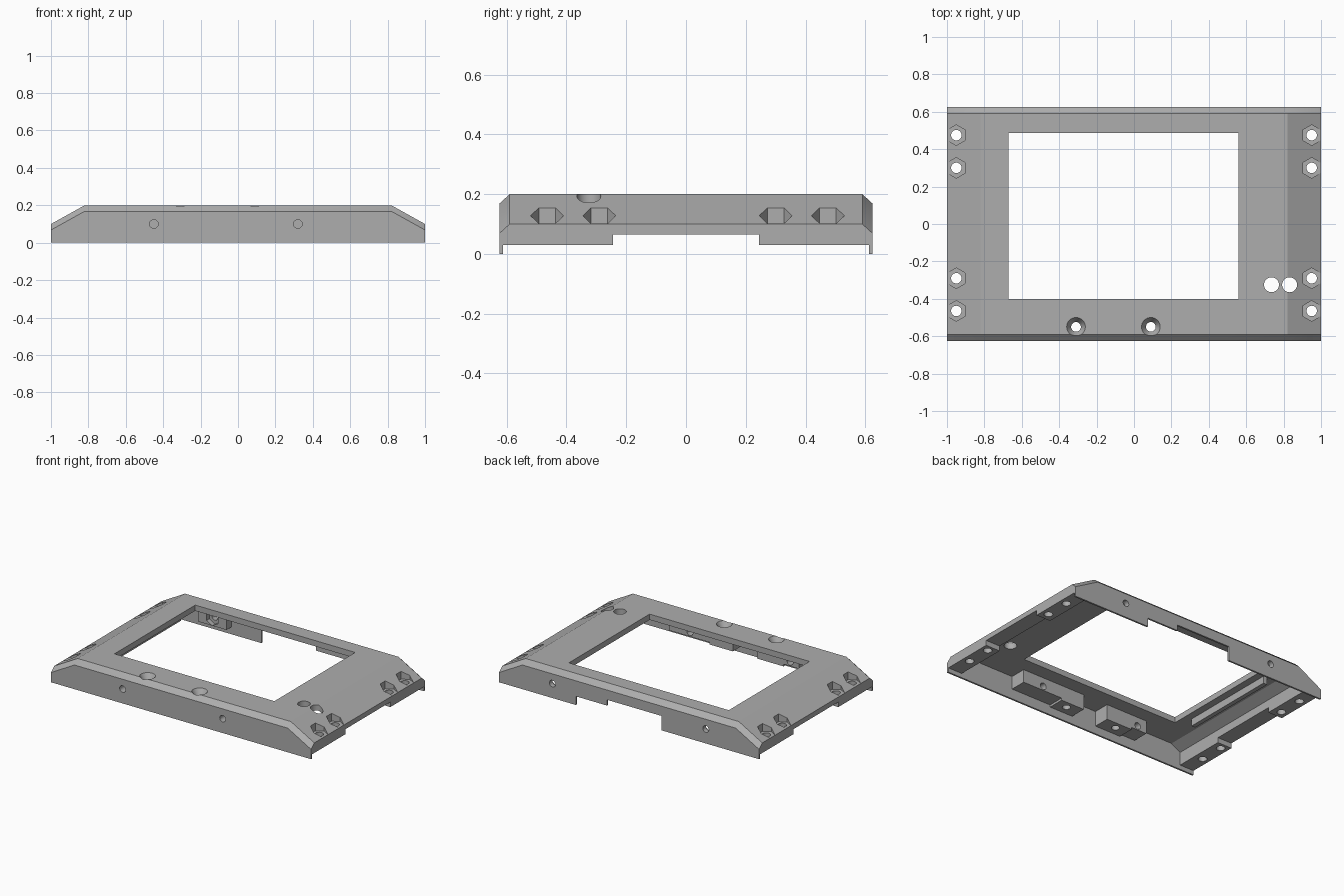
import bpy, bmesh, math
from mathutils import Matrix, Vector

cube = bpy.data.objects.get("Cube")
if cube:
    bpy.data.objects.remove(cube, do_unlink=True)

grey = bpy.data.materials.new("plain_grey")
grey.use_nodes = True
grey.diffuse_color = (0.42, 0.42, 0.42, 1)
grey.node_tree.nodes["Principled BSDF"].inputs["Base Color"].default_value = grey.diffuse_color


def make(name, bm):
    bmesh.ops.recalc_face_normals(bm, faces=bm.faces)
    mesh = bpy.data.meshes.new(name)
    bm.to_mesh(mesh)
    bm.free()
    mesh.materials.append(grey)
    obj = bpy.data.objects.new(name, mesh)
    bpy.context.collection.objects.link(obj)
    return obj


def box(name, x0, x1, y0, y1, z0, z1):
    bm = bmesh.new()
    size = Matrix.Diagonal((x1 - x0, y1 - y0, z1 - z0, 1))
    centre = Matrix.Translation(((x0 + x1) / 2, (y0 + y1) / 2, (z0 + z1) / 2))
    bmesh.ops.create_cube(bm, size=1, matrix=centre @ size)
    return make(name, bm)


def rod(name, start, end, r1, r2=None, sides=32, turn=0):
    a, b = Vector(start), Vector(end)
    spin = (b - a).to_track_quat('Z', 'Y').to_matrix().to_4x4()
    bm = bmesh.new()
    bmesh.ops.create_cone(bm, cap_ends=True, segments=sides, radius1=r1,
                          radius2=r1 if r2 is None else r2, depth=(b - a).length,
                          matrix=Matrix.Translation((a + b) / 2) @ spin @ Matrix.Rotation(turn, 4, 'Z'))
    return make(name, bm)


def loft(name, sections):
    """Skin a run of XZ outlines, each given as (y, points)."""
    bm = bmesh.new()
    rings = [[bm.verts.new((x, y, z)) for x, z in pts] for y, pts in sections]
    for a, b in zip(rings, rings[1:]):
        for i in range(len(a)):
            j = (i + 1) % len(a)
            bm.faces.new((a[i], a[j], b[j], b[i]))
    bm.faces.new(rings[0])
    bm.faces.new(rings[-1])
    return make(name, bm)


def combine(obj, tool, mode='DIFFERENCE'):
    mod = obj.modifiers.new(mode.lower(), 'BOOLEAN')
    mod.operation, mod.solver, mod.object = mode, 'EXACT', tool
    bpy.context.view_layer.objects.active = obj
    bpy.ops.object.modifier_apply(modifier=mod.name)
    bpy.data.objects.remove(tool, do_unlink=True)


def outline(drop):
    return [(-1, 0), (1, 0), (1, .1 - drop), (.82, .2 - drop), (-.82, .2 - drop), (-1, .1 - drop)]


# Outer body with sloped ends and chamfered long edges
frame = loft("bezel_frame", [(-.625, outline(.032)), (-.59, outline(0)),
                             (.59, outline(0)), (.625, outline(.032))])

# Hollow underside
hollow = [(-.89, -.1), (.89, -.1), (.89, .121), (.82, .16), (-.82, .16), (-.89, .121)]
combine(frame, loft("hollow", [(-.613, hollow), (.613, hollow)]))

# End rims: raised along the middle, lower pads at the corners
combine(frame, box("pad_trim", -1.1, 1.1, -.613, .613, -.1, .03))
combine(frame, box("middle_trim", -1.1, 1.1, -.245, .245, -.1, .065))

# Bosses, plates and ribs inside
inside = [
    (.12, .48, -.618, -.5, .07, .17),
    (-.01, .17, -.618, -.5, .055, .17),
    (-.52, -.36, -.618, -.5, .07, .17),
    (-.40, -.20, -.618, -.5, .055, .17),
    (-.70, -.48, .56, .618, .05, .17),
    (.48, .70, .56, .618, .05, .17),
    (-.75, -.72, -.3, .4, .11, .17),
]
for dims in inside:
    combine(frame, box("inner_block", *dims), 'UNION')

# Window opening and the stepped gap in the back wall
combine(frame, box("window", -.67, .56, -.4, .487, -.1, .3))
combine(frame, box("back_gap", -.25, .17, .5, .7, -.1, .1))
combine(frame, box("back_step", .16, .41, .5, .7, -.1, .06))

# Hexagonal nut pockets and bolt holes on both ends
for x in (-.95, .95):
    for y in (-.465, -.29, .3, .475):
        combine(frame, rod("nut_pocket", (x, y, .1), (x, y, .3), .055, sides=6,
                           turn=math.pi / 2 if Vector((0, 0, 1)).to_track_quat('Z', 'Y').angle < .1 else 0))
        combine(frame, rod("bolt_hole", (x, y, -.1), (x, y, .3), .028))

# Countersunk screw holes along the front
for x in (-.31, .09):
    combine(frame, rod("countersink", (x, -.55, .16), (x, -.55, .21), .026, .056))
    combine(frame, rod("screw_hole", (x, -.55, -.1), (x, -.55, .3), .026))

# Pair of round openings
for x in (.735, .832):
    combine(frame, rod("round_opening", (x, -.325, -.1), (x, -.325, .3), .04))

# Horizontal bolt holes in the front and back walls
for x in (-.45, .32):
    combine(frame, rod("front_hole", (x, -.7, .1), (x, -.45, .1), .023))
for x in (-.59, .59):
    combine(frame, rod("back_hole", (x, .5, .1), (x, .7, .1), .023))
    combine(frame, rod("back_nut", (x, .5, .1), (x, .59, .1), .05, sides=6))

bpy.ops.object.select_all(action='DESELECT')
frame.select_set(True)
bpy.context.view_layer.objects.active = frame
bpy.ops.object.shade_smooth_by_angle(angle=math.radians(25))
